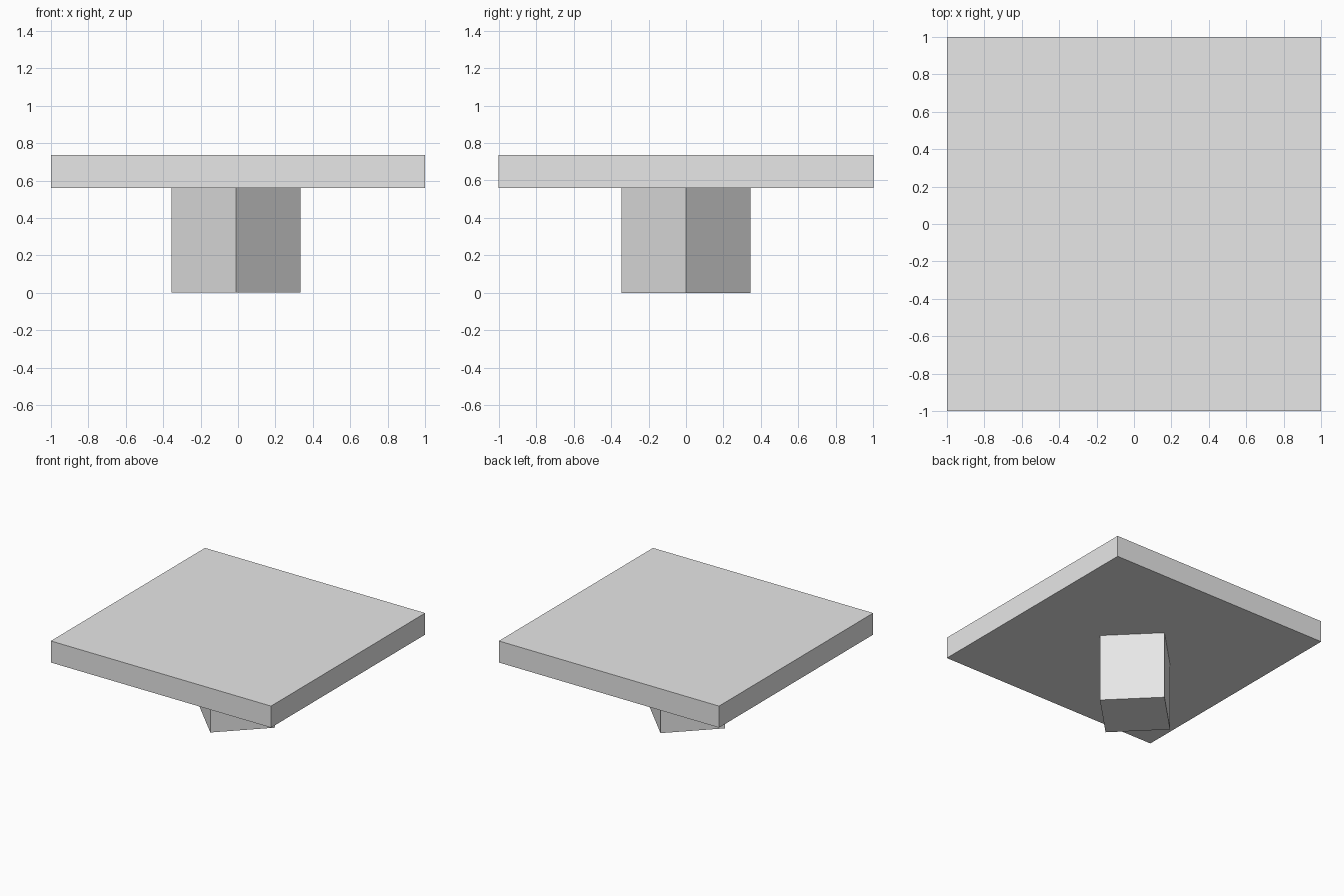
import bpy
import math

default = bpy.data.objects.get("Cube")
if default:
    bpy.data.objects.remove(default, do_unlink=True)

# Single plain grey
GREY = (0.8, 0.8, 0.8, 1.0)
grey = bpy.data.materials.new("light_grey")
grey.use_nodes = True
grey.diffuse_color = GREY
bsdf = next(n for n in grey.node_tree.nodes if n.type == 'BSDF_PRINCIPLED')
bsdf.inputs["Base Color"].default_value = GREY


def box(name, size, bottom, x=0.0, turn=0.0):
    """Box of the given size standing on height `bottom`, turned about z."""
    bpy.ops.mesh.primitive_cube_add(size=1, location=(x, 0, bottom + size[2] / 2))
    obj = bpy.context.object
    obj.name = name
    obj.scale = size
    bpy.ops.object.transform_apply(location=False, rotation=False, scale=True)
    obj.rotation_euler.z = turn
    obj.data.materials.append(grey)
    return obj


TOP_BOTTOM = 0.56
SIDE = 0.345 * math.sqrt(2)

# Square slab top
box("table_top", (2, 2, 0.177), TOP_BOTTOM)

# Square column turned corner-on, slightly off centre
box("pedestal", (SIDE, SIDE, TOP_BOTTOM), 0, x=-0.01, turn=math.radians(45))
